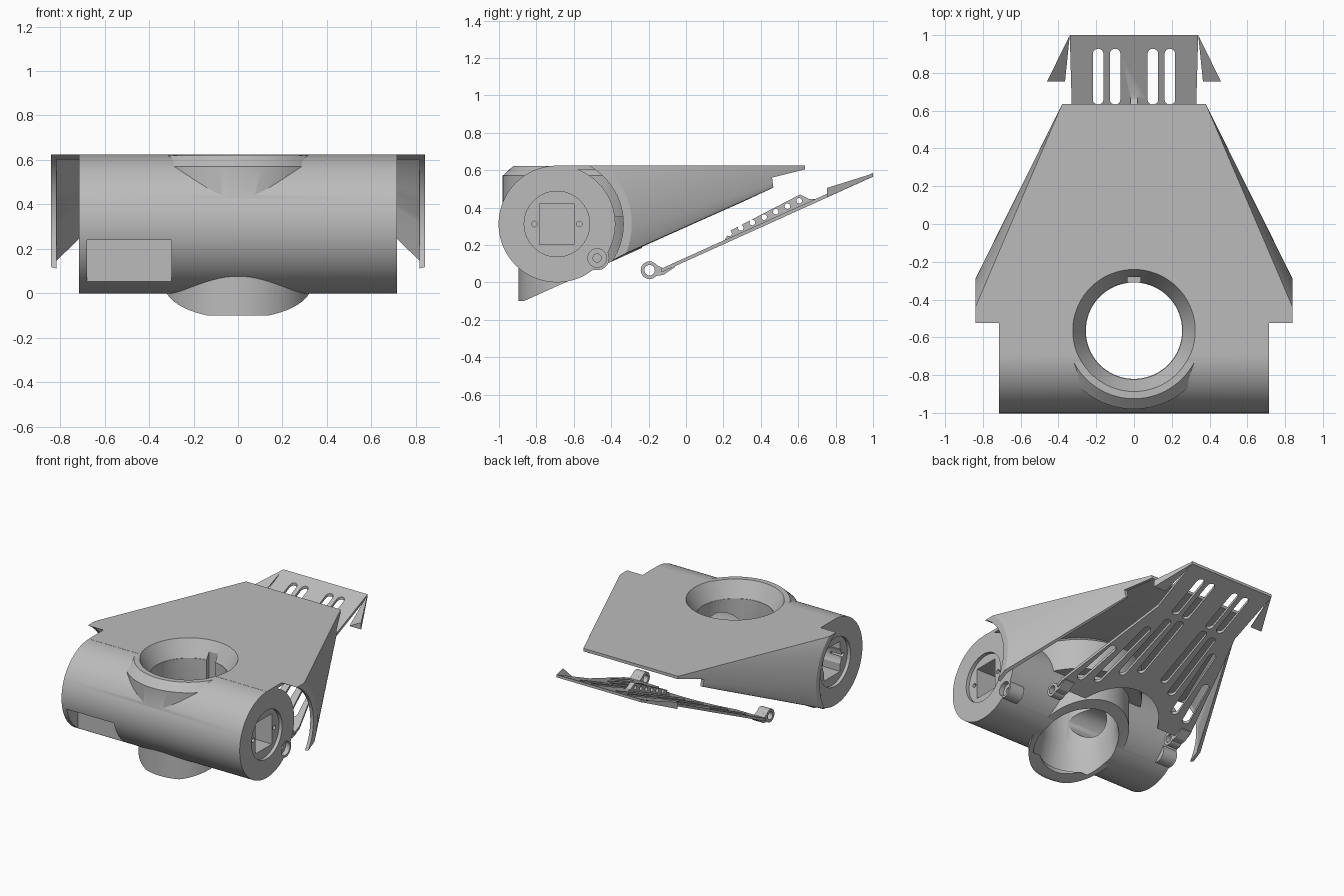
import bpy, bmesh, math
from mathutils import Vector, Matrix

cube = bpy.data.objects.get("Cube")
if cube:
    bpy.data.objects.remove(cube, do_unlink=True)

grey = bpy.data.materials.new("plain grey")
grey.use_nodes = True
grey.diffuse_color = (0.5, 0.5, 0.5, 1)
grey.node_tree.nodes["Principled BSDF"].inputs["Base Color"].default_value = (0.5, 0.5, 0.5, 1)


def finish(name, bm):
    bmesh.ops.recalc_face_normals(bm, faces=bm.faces)
    mesh = bpy.data.meshes.new(name)
    bm.to_mesh(mesh)
    bm.free()
    mesh.materials.append(grey)
    obj = bpy.data.objects.new(name, mesh)
    bpy.context.collection.objects.link(obj)
    return obj


def hull(name, pts):
    bm = bmesh.new()
    for p in pts:
        bm.verts.new(p)
    res = bmesh.ops.convex_hull(bm, input=bm.verts)
    junk = {v for v in res["geom_interior"] + res["geom_unused"] if isinstance(v, bmesh.types.BMVert)}
    bmesh.ops.delete(bm, geom=list(junk), context='VERTS')
    bmesh.ops.dissolve_limit(bm, angle_limit=0.002, verts=bm.verts, edges=bm.edges)
    return finish(name, bm)


def both(pts):
    return [(s * x, y, z) for x, y, z in pts for s in (1, -1)]


def extrude(name, pts, offset):
    bm = bmesh.new()
    face = bm.faces.new([bm.verts.new(p) for p in pts])
    top = bmesh.ops.extrude_face_region(bm, geom=[face])["geom"]
    bmesh.ops.translate(bm, vec=offset, verts=[v for v in top if isinstance(v, bmesh.types.BMVert)])
    return finish(name, bm)


def side_prism(name, profile, x0, x1):
    return extrude(name, [(x0, y, z) for y, z in profile], (x1 - x0, 0, 0))


def box(name, lo, hi):
    return hull(name, [(x, y, z) for x in (lo[0], hi[0]) for y in (lo[1], hi[1]) for z in (lo[2], hi[2])])


def rod(name, start, end, r1, r2=None, sides=72):
    a, b = Vector(start), Vector(end)
    bm = bmesh.new()
    turn = (b - a).to_track_quat('Z', 'Y').to_matrix().to_4x4()
    bmesh.ops.create_cone(bm, cap_ends=True, segments=sides, radius1=r1, radius2=r2 or r1,
                          depth=(b - a).length, matrix=Matrix.Translation((a + b) / 2) @ turn)
    return finish(name, bm)


def combine(obj, other, op='DIFFERENCE'):
    mod = obj.modifiers.new("cut", 'BOOLEAN')
    mod.operation, mod.solver, mod.object = op, 'EXACT', other
    bpy.context.view_layer.update()
    mesh = bpy.data.meshes.new_from_object(obj.evaluated_get(bpy.context.evaluated_depsgraph_get()))
    obj.modifiers.clear()
    obj.data = mesh
    bpy.data.objects.remove(other, do_unlink=True)


def smooth(obj):
    bpy.ops.object.select_all(action='DESELECT')
    obj.select_set(True)
    bpy.context.view_layer.objects.active = obj
    bpy.ops.object.shade_smooth_by_angle(angle=math.radians(25))


AY, AZ, TOP = -0.69, 0.312, 0.625     # drum axis and top plane
BY = -0.565                           # bore centre


def arc(x, r, top):
    pts = []
    for i in range(25):
        a = math.radians(-23 + i * 4)
        if AZ + r * math.sin(a) < top:
            pts.append((x, AY + r * math.cos(a), AZ + r * math.sin(a)))
    last = math.asin((top - AZ) / r)
    return pts + [(x, AY + r * math.cos(last), top)]


# Tapered hood, hollow and open underneath and at the back
housing = hull("housing", both(arc(0.84, 0.4, TOP) + [
    (0.84, AY, TOP), (0.84, -0.56, 0.03), (0.455, 0.475, 0.51), (0.38, 0.635, TOP), (0.38, 0.635, 0.585)]))
combine(housing, hull("hood_cavity", both(arc(0.815, 0.375, 0.603) + [
    (0.815, -0.6, 0.603), (0.815, -0.6, -0.1), (0.815, -0.35, -0.1),
    (0.43, 0.475, 0.4), (0.34, 0.68, 0.603), (0.34, 0.68, 0.4)])))
combine(housing, side_prism("rear_notch", [(0.475, 0.45), (0.46, 0.56), (0.66, 0.61), (0.66, 0.45)], -1, 1))
for s in (1, -1):
    combine(housing, rod("drum_clearance", (s * 0.715, AY, AZ), (s * 0.9, AY, AZ), 0.355))

# Drum, bore collar and front boss
combine(housing, rod("drum", (-0.715, AY, AZ), (0.715, AY, AZ), 0.312, sides=128), 'UNION')
collar = rod("collar", (0, BY, -0.1), (0, BY, 0.615), 0.33)
combine(collar, side_prism("collar_slope", [(-1, -0.16), (0, 0.29), (0, -0.3), (-1, -0.3)], -1, 1))
combine(collar, rod("collar_trim", (-1, AY, AZ), (1, AY, AZ), 0.2), 'DIFFERENCE')
combine(housing, collar, 'UNION')
boss = rod("boss", (0, BY, 0.35), (0, BY, 0.57), 0.415)
combine(boss, rod("boss_chamfer", (0, BY, 0.57), (0, BY, 0.621), 0.415, 0.36), 'UNION')
combine(housing, boss, 'UNION')

# Bore with a funnel top and a key slot
combine(housing, rod("bore", (0, BY, -0.2), (0, BY, 0.8), 0.255))
combine(housing, rod("funnel", (0, BY, 0.51), (0, BY, 0.64), 0.258, 0.333))
combine(housing, rod("lower_funnel", (0, BY, -0.05), (0, BY, 0.15), 0.3, 0.254))
combine(housing, box("key_slot", (-0.035, -0.33, 0.2), (0.035, -0.28, 0.56)))

# Axle passage, end recesses, bolt and pin holes
combine(housing, rod("axle_hole", (-1, AY, AZ), (1, AY, AZ), 0.107))
for s in (1, -1):
    combine(housing, rod("cap_recess", (s * 0.69, AY, AZ), (s * 0.8, AY, AZ), 0.175))
    combine(housing, box("square_socket", (s * 0.45, AY - 0.092, AZ - 0.11), (s * 0.8, AY + 0.092, AZ + 0.11)))
    for d in (-0.12, 0.12):
        combine(housing, rod("bolt_hole", (s * 0.6, AY + d, AZ), (s * 0.8, AY + d, AZ), 0.015, sides=16))
    ear = rod("hinge_ear", (s * 0.6, -0.475, 0.13), (s * 0.714, -0.475, 0.13), 0.065, sides=32)
    combine(housing, ear, 'UNION')
    combine(housing, rod("pin_recess", (s * 0.68, -0.475, 0.13), (s * 0.8, -0.475, 0.13), 0.05, sides=32))
    combine(housing, rod("pin_hole", (s * 0.5, -0.475, 0.13), (s * 0.8, -0.475, 0.13), 0.022, sides=24))

# Flat pocket on the front of the drum
combine(housing, box("front_pocket", (-0.68, -1.1, 0.05), (-0.3, -0.865, 0.24)))
smooth(housing)


# Sloping lid plate below the hood
def lid_z(y):
    return 0.113 + 0.452 * y


outline = [(0.34, 1.0), (0.33, 0.64), (0.55, -0.08), (0.55, -0.13)]
outline += [(-x, y) for x, y in reversed(outline)]
lid = extrude("lid", [(x, y, lid_z(y)) for x, y in outline], (0, 0, 0.02))
combine(lid, rod("collar_cutout", (0, -0.285, -1), (0, -0.285, 1), 0.345))


def slot(x0, y0, x1, y1, r=0.028):
    pts = []
    for i in range(24):
        a = math.tau * i / 24
        for x, y in ((x0, y0), (x1, y1)):
            pts += [(x + r * math.cos(a), y + r * math.sin(a), z) for z in (-1, 1)]
    combine(lid, hull("slot_cutter", pts))


for s in (1, -1):
    for x in (0.1, 0.19):
        slot(s * x, 0.66, s * x, 0.9)
    slot(s * 0.1, 0.2, s * 0.1, 0.58)
    slot(s * 0.21, 0.14, s * 0.19, 0.56)
    slot(s * 0.33, 0.03, s * 0.28, 0.46)
    slot(s * 0.45, 0, s * 0.4, 0.25)

# Side wings at the lid tip
for s in (1, -1):
    wing = hull("wing", [(s * x, y, z) for x, y, z in [
        (0.34, 1.0, 0.582), (0.34, 1.0, 0.566), (0.46, 0.755, 0.505), (0.46, 0.755, 0.455),
        (0.365, 0.755, 0.455), (0.365, 0.9, 0.54)]])
    combine(lid, wing, 'UNION')

# Centre rib with a row of holes
rib = side_prism("rib", [(0.16, 0.19), (0.2, 0.215), (0.235, 0.275), (0.61, 0.47), (0.66, 0.445),
                         (0.71, 0.445), (0.71, 0.44)], -0.018, 0.018)
for i in range(7):
    y, z = 0.23 + i * 0.0625, 0.262 + i * 0.029
    combine(rib, rod("rib_hole", (-0.1, y, z), (0.1, y, z), 0.015, sides=20))
combine(lid, rib, 'UNION')

# Hinge eyes at the front of the lid
for s in (1, -1):
    eye = rod("eye", (s * 0.46, -0.195, 0.065), (s * 0.54, -0.195, 0.065), 0.047, sides=32)
    arm = side_prism("arm", [(-0.19, 0.03), (-0.12, 0.04), (-0.06, 0.08), (-0.06, 0.106), (-0.12, 0.075),
                             (-0.165, 0.095)], s * 0.46, s * 0.54)
    combine(eye, arm, 'UNION')
    combine(eye, rod("eye_hole", (s * 0.4, -0.195, 0.065), (s * 0.6, -0.195, 0.065), 0.028, sides=24))
    combine(lid, eye, 'UNION')
smooth(lid)
